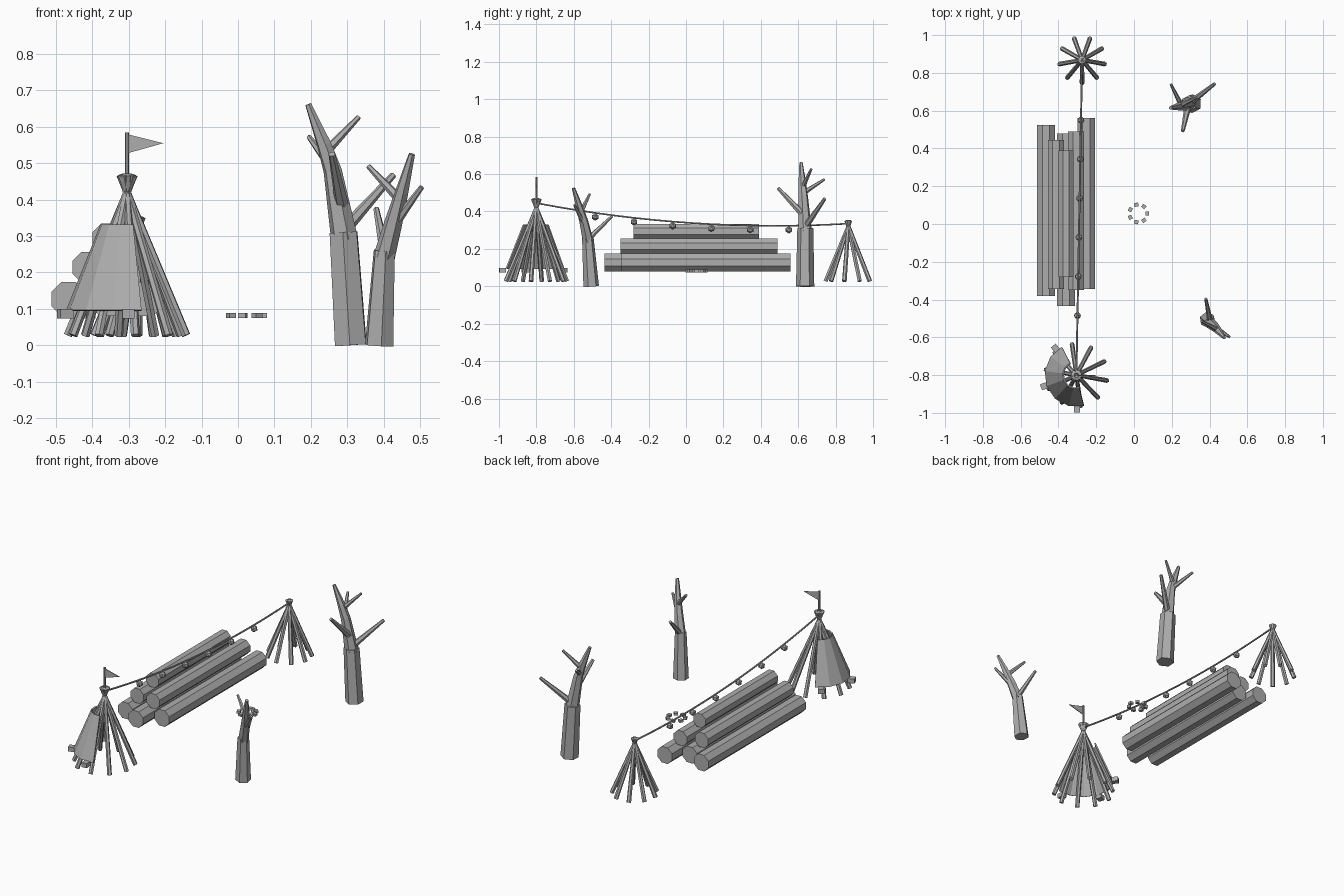
import bpy
import bmesh
from math import cos, sin, pi, radians
from mathutils import Vector, Matrix

if "Cube" in bpy.data.objects:
    bpy.data.objects.remove(bpy.data.objects["Cube"], do_unlink=True)

GREY = (0.42, 0.42, 0.42, 1)
grey = bpy.data.materials.new("plain_grey")
grey.use_nodes = True
grey.diffuse_color = GREY
grey.node_tree.nodes["Principled BSDF"].inputs["Base Color"].default_value = GREY


def finish(name, bm):
    bmesh.ops.recalc_face_normals(bm, faces=bm.faces[:])
    mesh = bpy.data.meshes.new(name)
    bm.to_mesh(mesh)
    bm.free()
    mesh.materials.append(grey)
    obj = bpy.data.objects.new(name, mesh)
    bpy.context.collection.objects.link(obj)
    return obj


def tube(name, points, radii, sides=6, turn=0.0):
    """Flat-sided tube through points, with a radius at each point."""
    pts = [Vector(p) for p in points]
    bm = bmesh.new()
    rings = []
    for i, p in enumerate(pts):
        along = pts[min(i + 1, len(pts) - 1)] - pts[max(i - 1, 0)]
        rot = along.to_track_quat('Z', 'Y')
        angles = [2 * pi * k / sides + turn for k in range(sides)]
        rings.append([bm.verts.new(p + rot @ Vector((cos(a), sin(a), 0)) * radii[i])
                      for a in angles])
    for low, high in zip(rings, rings[1:]):
        for k in range(sides):
            n = (k + 1) % sides
            bm.faces.new((low[k], low[n], high[n], high[k]))
    bm.faces.new(rings[0][::-1])
    bm.faces.new(rings[-1])
    return finish(name, bm)


def block(name, centre, size, angle):
    bm = bmesh.new()
    mat = (Matrix.Translation(centre) @ Matrix.Rotation(angle, 4, 'Z')
           @ Matrix.Diagonal((*size, 1)))
    bmesh.ops.create_cube(bm, size=1, matrix=mat)
    return finish(name, bm)


def pole_frame(name, x, y, count, start, foot, cross, top):
    """Leaning poles crossing near the top."""
    for k in range(count):
        a = radians(start) + 2 * pi * k / count
        d = Vector((cos(a), sin(a), 0))
        base = Vector((x, y, 0.027)) + d * foot
        tip = Vector((x, y, top)) - d * cross
        tube(f"{name}_pole_{k + 1}", [base, tip], [0.0125, 0.0105])


# Two pole frames
TX, TY = -0.305, -0.80
SX, SY = -0.275, 0.868
pole_frame("tent", TX, TY, 10, 26, 0.165, 0.02, 0.468)
pole_frame("small_frame", SX, SY, 9, 30, 0.122, 0.012, 0.352)

# Cover wrapped round half of the tent
bm = bmesh.new()
rows = []
for k in range(7):
    a = radians(117 + 167 * k / 6)
    rows.append([bm.verts.new((TX + r * cos(a), TY + r * sin(a), z))
                 for r, z in ((0.165, 0.095), (0.07, 0.33))])
for p, q in zip(rows, rows[1:]):
    bm.faces.new((p[0], q[0], q[1], p[1]))
cover = finish("tent_cover", bm)
solid = cover.modifiers.new("thickness", 'SOLIDIFY')
solid.thickness = 0.008
solid.offset = 0

# Weights along the hem of the cover
for k, deg in enumerate((128, 199, 271)):
    a = radians(deg)
    block(f"cover_weight_{k + 1}",
          (TX + 0.18 * cos(a), TY + 0.18 * sin(a), 0.086),
          (0.037, 0.033, 0.026), a)

# Flag
tube("flag_pole", [(TX, TY, 0.43), (TX, TY, 0.585)], [0.006, 0.006])
bm = bmesh.new()
bm.faces.new([bm.verts.new(p) for p in
              ((TX, TY, 0.58), (TX, TY, 0.527), (-0.205, TY, 0.555))])
flag = finish("flag", bm)
flag.modifiers.new("thickness", 'SOLIDIFY').thickness = 0.004

# Sagging rope with hanging lanterns
start, end = Vector((TX, TY, 0.445)), Vector((SX, SY, 0.335))


def rope_at(t):
    return start.lerp(end, t) - Vector((0, 0, 0.052 * 4 * t * (1 - t)))


tube("rope", [rope_at(i / 16) for i in range(17)], [0.005] * 17)
for k in range(6):
    p = rope_at((-0.485 + 0.207 * k - TY) / (SY - TY))
    bm = bmesh.new()
    bmesh.ops.create_icosphere(bm, subdivisions=1, radius=0.02,
                               matrix=Matrix.Translation(p - Vector((0, 0, 0.022))))
    finish(f"lantern_{k + 1}", bm)

# Log pile: x, z, radius, front end, back end
logs = ((-0.466, 0.127, 0.051, -0.38, 0.525),
        (-0.36, 0.127, 0.051, -0.435, 0.48),
        (-0.253, 0.127, 0.051, -0.345, 0.56),
        (-0.413, 0.214, 0.046, -0.345, 0.445),
        (-0.306, 0.214, 0.046, -0.35, 0.49),
        (-0.36, 0.294, 0.043, -0.28, 0.39))
for k, (x, z, r, y0, y1) in enumerate(logs):
    tube(f"log_{k + 1}", [(x, y0, z), (x, y1, z)], [r, r], 8, pi / 8)

# Ring of stones
for k in range(7):
    a = 2 * pi * k / 7
    block(f"fire_stone_{k + 1}",
          (0.023 + 0.047 * cos(a), 0.056 + 0.047 * sin(a), 0.082),
          (0.02, 0.022, 0.014), a)


def tree(name, trunk, upper, branches):
    tube(name + "_trunk", *trunk)
    tube(name + "_stem", *upper)
    for k, (a, b, r) in enumerate(branches):
        tube(f"{name}_branch_{k + 1}", [a, b], [r, r * 0.5])


# Bare trees
tree("tall_tree",
     ([(0.31, 0.637, 0), (0.29, 0.638, 0.31)], [0.049, 0.043]),
     ([(0.293, 0.637, 0.29), (0.26, 0.627, 0.48), (0.237, 0.622, 0.55),
       (0.193, 0.615, 0.662)], [0.038, 0.026, 0.021, 0.009]),
     [((0.24, 0.625, 0.53), (0.332, 0.67, 0.627), 0.014),
      ((0.25, 0.63, 0.50), (0.195, 0.74, 0.572), 0.014),
      ((0.295, 0.64, 0.32), (0.427, 0.742, 0.468), 0.018),
      ((0.285, 0.62, 0.39), (0.258, 0.492, 0.525), 0.019)])
tree("short_tree",
     ([(0.388, -0.507, 0), (0.402, -0.525, 0.26)], [0.042, 0.031]),
     ([(0.401, -0.523, 0.24), (0.428, -0.545, 0.34), (0.45, -0.568, 0.42),
       (0.478, -0.602, 0.525)], [0.03, 0.025, 0.019, 0.009]),
     [((0.445, -0.56, 0.40), (0.358, -0.515, 0.492), 0.014),
      ((0.428, -0.545, 0.33), (0.505, -0.597, 0.435), 0.014),
      ((0.405, -0.525, 0.25), (0.38, -0.395, 0.375), 0.016)])
